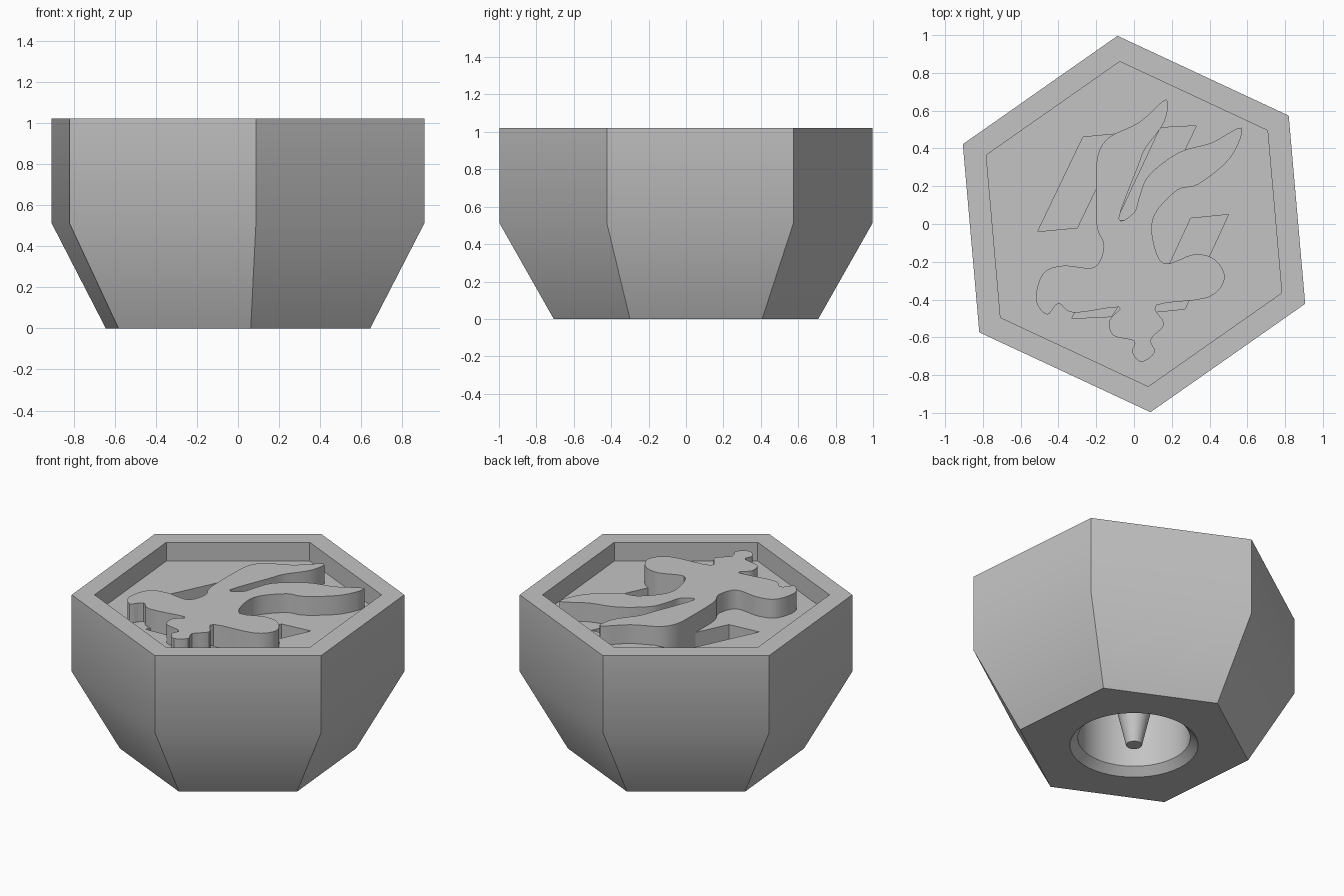
import bpy, bmesh, math
from mathutils import Vector

cube = bpy.data.objects.get("Cube")
if cube:
    bpy.data.objects.remove(cube, do_unlink=True)

grey = bpy.data.materials.new("plain_grey")
grey.use_nodes = True
grey.diffuse_color = (0.55, 0.55, 0.55, 1)
grey.node_tree.nodes["Principled BSDF"].inputs["Base Color"].default_value = grey.diffuse_color


def finish(name, bm):
    bmesh.ops.recalc_face_normals(bm, faces=bm.faces)
    mesh = bpy.data.meshes.new(name)
    bm.to_mesh(mesh)
    bm.free()
    mesh.materials.append(grey)
    obj = bpy.data.objects.new(name, mesh)
    bpy.context.collection.objects.link(obj)
    return obj


def loft(name, rings, sides, turn=0.0):
    """Closed solid through regular polygons given as (radius, height)."""
    bm = bmesh.new()
    loops = []
    for radius, z in rings:
        angles = [turn + math.tau * i / sides for i in range(sides)]
        loops.append([bm.verts.new((radius * math.cos(a), radius * math.sin(a), z)) for a in angles])
    for low, high in zip(loops, loops[1:]):
        for i in range(sides):
            j = (i + 1) % sides
            bm.faces.new((low[i], low[j], high[j], high[i]))
    bm.faces.new(loops[0])
    bm.faces.new(loops[-1])
    return finish(name, bm)


def prism(name, outline, bottom, top):
    bm = bmesh.new()
    base = bm.faces.new([bm.verts.new((x, y, bottom)) for x, y in outline])
    result = bmesh.ops.extrude_face_region(bm, geom=[base], use_keep_orig=True)
    moved = [v for v in result["geom"] if isinstance(v, bmesh.types.BMVert)]
    bmesh.ops.translate(bm, verts=moved, vec=(0, 0, top - bottom))
    return finish(name, bm)


def smooth_outline(points, steps=4):
    """Closed curve passing through every point."""
    pts = [Vector(p) / 100 for p in points]
    n = len(pts)
    curve = []
    for i in range(n):
        a, b, c, d = (pts[(i + k) % n] for k in (-1, 0, 1, 2))
        for s in range(steps):
            t = s / steps
            curve.append(b + (c - a) * t / 2 + (a * 2 - b * 5 + c * 4 - d) * t**2 / 2
                         + (b * 3 - a - c * 3 + d) * t**3 / 2)
    return curve


def cut(target, cutter):
    cutter.hide_render = True
    mod = target.modifiers.new("cut", "BOOLEAN")
    mod.operation, mod.solver, mod.object = "DIFFERENCE", "EXACT", cutter
    bpy.context.view_layer.objects.active = target
    bpy.ops.object.modifier_apply(modifier=mod.name)
    bpy.data.objects.remove(cutter, do_unlink=True)


TOP, FLOOR, SLOT, BORE = 1.02, 0.895, 0.78, 0.65

# Hexagonal body with a recessed top
body = loft("hexagonal_body", [(0.71, 0), (1, 0.51), (1, TOP), (0.863, TOP), (0.863, FLOOR)],
            6, math.radians(95))

# Round chamfered bore in the underside
cut(body, loft("bore_cutter", [(0.436, -0.05), (0.338, 0.048), (0.338, BORE)], 64))

# Slanted slots in the recessed floor
slots = [
    [(-27, 46), (-6, 48), (-30, -2), (-51, -4)],
    [(14, 51), (33, 52), (9, 2), (-9, 2)],
    [(30, 3), (50, 5), (27, -45), (7, -47)],
    [(-33, -50), (-12, -49), (-8, -43), (-29, -43)],
]
for corners in slots:
    cut(body, prism("slot_cutter", [(x / 100, y / 100) for x, y in corners], SLOT, TOP - 0.05))

# Tapered post hanging in the bore
post = loft("tapered_post", [(0.048, 0), (0.2, BORE + 0.01)], 48)

# Raised curved ornament, flush with the rim
ornament_points = [
    (-20, 4), (-20, 24), (-19, 37), (-13, 46), (3, 54), (17, 66), (16, 54), (6, 40), (2, 30),
    (-8, 3), (0, 6), (3, 15), (8, 26), (24, 38), (41, 43), (57, 51), (51, 35), (34, 21),
    (23, 18), (11, 5), (10, -8), (16, -21), (32, -16), (43, -19), (48, -29), (39, -39),
    (12, -43), (16, -53), (9, -61), (11, -68), (4, -73), (-1, -68), (0, -62), (-11, -59),
    (-13, -51), (-8, -44), (-32, -47), (-40, -42), (-46, -48), (-52, -40), (-48, -26),
    (-37, -22), (-21, -23), (-16, -12), (-19, -4),
]
ornament = prism("raised_ornament", smooth_outline(ornament_points), SLOT - 0.01, TOP)

# Soft shading with sharp edges kept
bpy.context.view_layer.update()
bpy.ops.object.select_all(action="DESELECT")
for obj in (body, post, ornament):
    obj.select_set(True)
bpy.context.view_layer.objects.active = body
bpy.ops.object.shade_smooth_by_angle()
